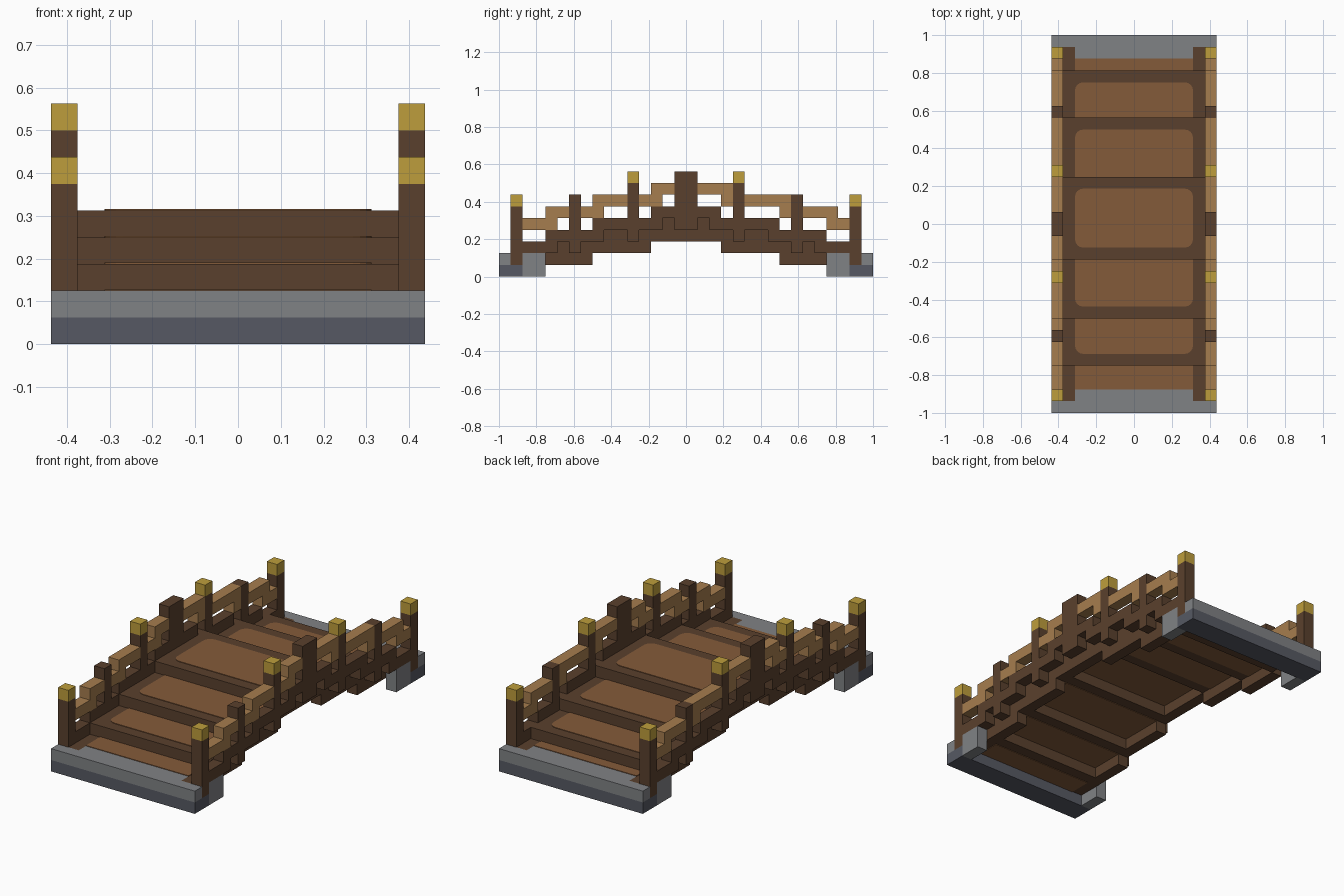
import bpy, bmesh, math

if "Cube" in bpy.data.objects:
    bpy.data.objects.remove(bpy.data.objects["Cube"], do_unlink=True)

U = 1 / 16  # block size


def linear(c):
    c /= 255
    return c / 12.92 if c <= 0.04045 else ((c + 0.055) / 1.055) ** 2.4


def material(name, r, g, b):
    m = bpy.data.materials.new(name)
    col = (linear(r), linear(g), linear(b), 1)
    m.diffuse_color = col
    m.use_nodes = True
    bsdf = m.node_tree.nodes["Principled BSDF"]
    bsdf.inputs["Base Color"].default_value = col
    bsdf.inputs["Roughness"].default_value = 0.9
    return m


DARK = material("dark_wood", 90, 64, 45)
PANEL = material("tread_wood", 132, 91, 58)
RAIL = material("rail_wood", 166, 125, 78)
GOLD = material("gold", 190, 158, 60)
STONE = material("light_stone", 128, 130, 133)
BASE = material("dark_stone", 86, 89, 99)


def finish(name, bm, mat):
    bmesh.ops.recalc_face_normals(bm, faces=bm.faces)
    me = bpy.data.meshes.new(name)
    bm.to_mesh(me)
    bm.free()
    me.materials.append(mat)
    ob = bpy.data.objects.new(name, me)
    bpy.context.collection.objects.link(ob)


def add_box(bm, x0, x1, y0, y1, z0, z1):
    verts = bmesh.ops.create_cube(bm, size=1)["verts"]
    for v in verts:
        v.co.x = (x1 if v.co.x > 0 else x0) * U
        v.co.y = (y1 if v.co.y > 0 else y0) * U
        v.co.z = (z1 if v.co.z > 0 else z0) * U


def boxes(name, mat, specs, both_sides=False):
    bm = bmesh.new()
    for x0, x1, y0, y1, z0, z1 in specs:
        add_box(bm, x0, x1, y0, y1, z0, z1)
        if both_sides:
            add_box(bm, -x1, -x0, y0, y1, z0, z1)
    finish(name, bm, mat)


def rounded_plate(name, y0, y1, z, low_round, high_round):
    """Thin tread panel with rounded corners on the chosen ends."""
    bm = bmesh.new()
    pts = []
    for sx, sy, start in ((1, 1, 0), (-1, 1, 90), (-1, -1, 180), (1, -1, 270)):
        r = 0.7 if (high_round if sy > 0 else low_round) else 0.01
        cx, cy = sx * (5 - r), (y1 - r if sy > 0 else y0 + r)
        for i in range(5):
            a = math.radians(start + i * 22.5)
            pts.append((cx + r * math.cos(a), cy + r * math.sin(a)))
    face = bm.faces.new([bm.verts.new((x * U, y * U, z * U)) for x, y in pts])
    top = bmesh.ops.extrude_face_region(bm, geom=[face])["geom"]
    bmesh.ops.translate(bm, vec=(0, 0, 0.05 * U),
                        verts=[g for g in top if isinstance(g, bmesh.types.BMVert)])
    finish(name, bm, PANEL)


# stone footings at both ends
for end, s in (("front", -1), ("back", 1)):
    def along(a, b):
        return tuple(sorted((s * a, s * b)))
    boxes(end + "_footing_base", BASE, [(-7, 7, *along(14, 16), 0, 1)])
    boxes(end + "_footing_top", STONE, [(-7, 7, *along(15, 16), 1, 2),
                                        (-5, 5, *along(14, 15), 1, 2)])
    boxes(end + "_footing_blocks", STONE, [(6, 7, *along(12, 14), 0, 2)], True)

# stepped treads: start, end, top height, nosing at low end, nosing at high end
TREADS = [(-14, -12, 2, 0, 0), (-12, -8, 3, 1, 0), (-8, -3, 4, 1, 0), (-3, 4, 5, 1, 1),
          (4, 9, 4, 0, 1), (9, 13, 3, 0, 1), (13, 14, 2, 0, 0)]
for i, (a, b, top, low, high) in enumerate(TREADS):
    parts = [(-5, 5, a, b, top - 1, top)]
    if low:
        parts.append((-5, 5, a, a + 1, top - 2, top - 1))
    if high:
        parts.append((-5, 5, b - 1, b, top - 2, top - 1))
    boxes(f"tread_{i + 1}", DARK, parts)
    rounded_plate(f"tread_panel_{i + 1}", a + low, b - high, top, low, high)
    rounded_plate(f"underside_panel_{i + 1}", a + low, b - high, top - 1.05, 0, 0)

# side beams carrying the treads
beams = []
for a, b, top, low, high in TREADS:
    a, b = (-15 if a == -14 else a), (15 if b == 14 else b)
    beams.append((5, 6, a, b, top - 1, top))
for a, b, z in ((-12, -8, 1), (-8, -3, 2), (-3, 3, 3), (3, 8, 2), (8, 12, 1)):
    beams.append((5, 6, a, b, z, z + 2))
boxes("side_beams", DARK, beams, True)

# outer curbs, stepped the same way at both ends
curbs = [(6, 7, -3, 3, 5, 6)]
for a, b, z in ((11, 14, 2), (7, 12, 3), (2, 8, 4)):
    curbs += [(6, 7, a, b, z, z + 1), (6, 7, -b, -a, z, z + 1)]
boxes("curbs", DARK, curbs, True)

# posts: start, bottom, top of wood, capped or not
boxes("centre_posts", DARK, [(6, 7, -1, 1, 4, 9)], True)
for name, y, z0, z1, cap in (("end", 14, 1, 6, True), ("lower", 9, 2, 7, False),
                             ("upper", 4, 3, 8, True)):
    for end, y0 in (("front", -y - 1), ("back", y)):
        boxes(f"{end}_{name}_posts", DARK, [(6, 7, y0, y0 + 1, z0, z1)], True)
        if cap:
            boxes(f"{end}_{name}_post_caps", GOLD, [(6, 7, y0, y0 + 1, z1, z1 + 1)], True)

# stepped handrails: start, end, bottom height
RAILS = [(-14, -11, 4), (-12, -10, 5), (-9, -7, 5), (-8, -5, 6), (-4, -2, 6), (-3, -1, 7),
         (1, 4, 7), (3, 4, 6), (5, 9, 6), (8, 9, 5), (10, 13, 5), (12, 14, 4)]
boxes("handrails", RAIL, [(6, 7, a, b, z, z + 1) for a, b, z in RAILS], True)
